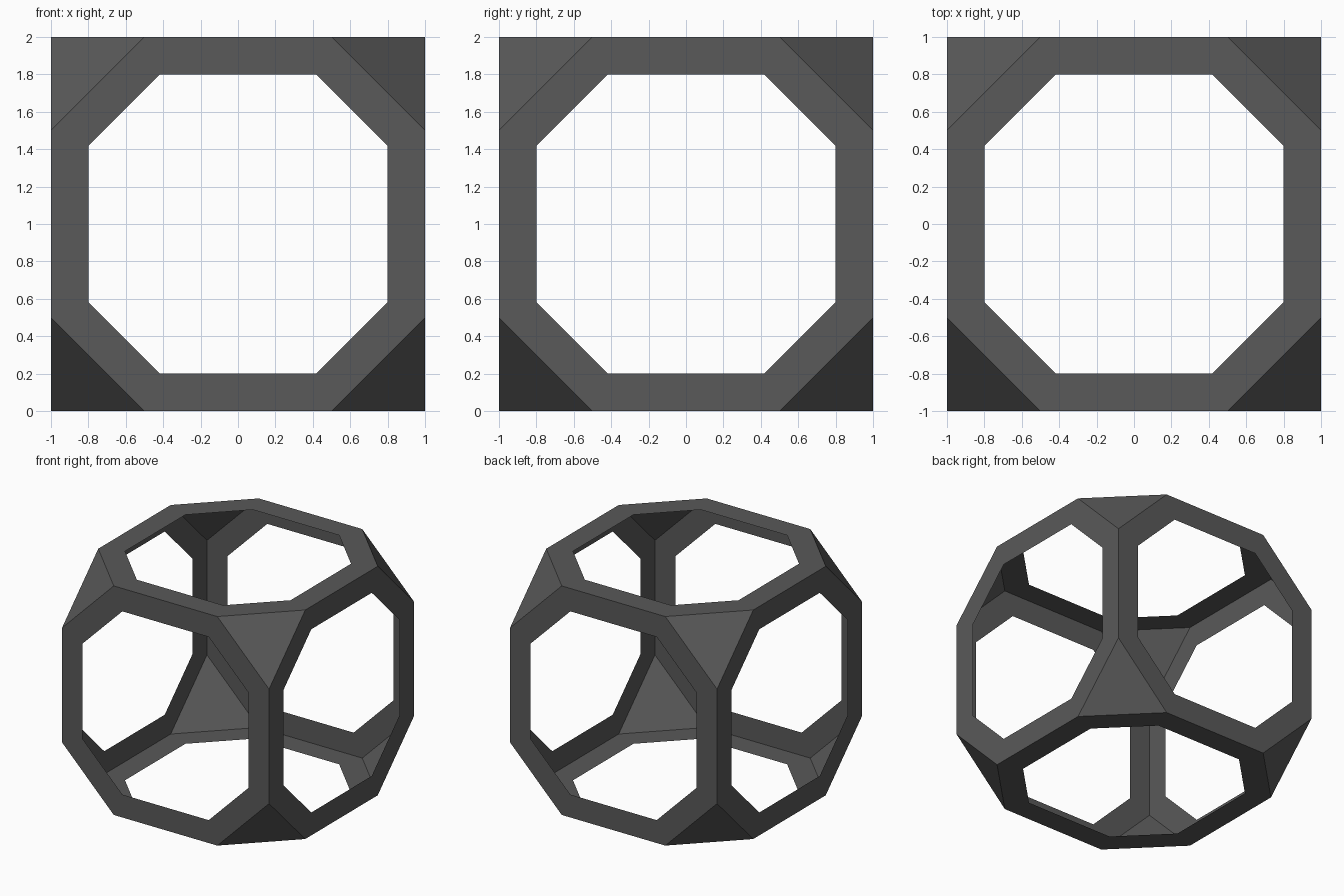
import bpy
import bmesh
from itertools import product
from mathutils import Vector

if "Cube" in bpy.data.objects:
    bpy.data.objects.remove(bpy.data.objects["Cube"])

INSET = 0.2      # width of the octagonal face frames
CORNER = 2.5     # |x|+|y|+|z| limit that cuts each cube corner

bm = bmesh.new()
bmesh.ops.create_cube(bm, size=2)

# Cut off the eight corners and cap them with triangles
for signs in product((-1, 1), repeat=3):
    n = Vector(signs)
    cut = bmesh.ops.bisect_plane(
        bm, geom=bm.verts[:] + bm.edges[:] + bm.faces[:],
        plane_co=n * (CORNER / 3), plane_no=n, clear_outer=True)
    rim = [v for v in cut["geom_cut"] if isinstance(v, bmesh.types.BMVert)]
    bm.faces.new(rim)
bmesh.ops.recalc_face_normals(bm, faces=bm.faces[:])

# Open each octagonal side, leaving a flat frame around the hole
sides = [f for f in bm.faces if len(f.verts) == 8]
bmesh.ops.inset_individual(bm, faces=sides, thickness=INSET, use_even_offset=True)
bmesh.ops.delete(bm, geom=[f for f in bm.faces if len(f.verts) == 8], context='FACES')

# Stand the shell on the ground
bmesh.ops.translate(bm, verts=bm.verts[:], vec=(0, 0, 1))
mesh = bpy.data.meshes.new("truncated_cube_frame")
bm.to_mesh(mesh)
bm.free()
obj = bpy.data.objects.new("truncated_cube_frame", mesh)
bpy.context.collection.objects.link(obj)

# Dark grey finish
mat = bpy.data.materials.new("dark_grey")
mat.diffuse_color = (0.1, 0.1, 0.1, 1)
mat.use_nodes = True
mat.node_tree.nodes["Principled BSDF"].inputs["Base Color"].default_value = mat.diffuse_color
mesh.materials.append(mat)
